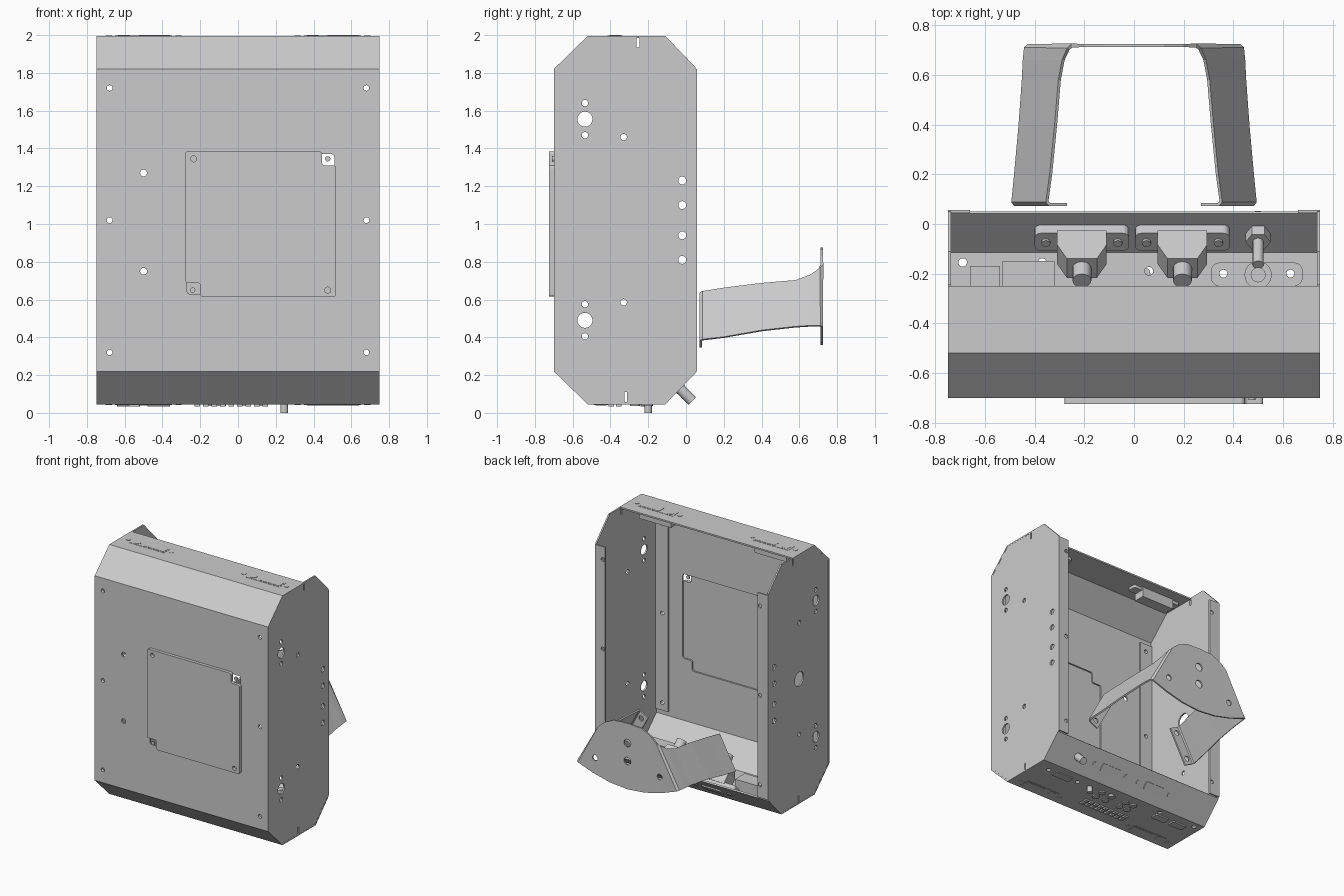
import bpy, bmesh, math
from mathutils import Matrix, Vector

if "Cube" in bpy.data.objects:
    bpy.data.objects.remove(bpy.data.objects["Cube"])

CHAMFER = Matrix.Translation((0, -0.03, 0.127)) @ Matrix.Rotation(math.radians(-135), 4, 'X')
AX = {'x': lambda a, u, v: (a, u, v), 'y': lambda a, u, v: (u, a, v), 'z': lambda a, u, v: (u, v, a)}


def finish(name, bm, mat=None, recalc=True):
    if recalc:
        bmesh.ops.recalc_face_normals(bm, faces=bm.faces)
    me = bpy.data.meshes.new(name)
    bm.to_mesh(me)
    bm.free()
    if mat:
        me.transform(mat)
    ob = bpy.data.objects.new(name, me)
    bpy.context.collection.objects.link(ob)
    return ob


def prism(name, axis, pts, lo, hi, r=0, mat=None):
    """Extrude a 2D outline along an axis; r rounds its corners."""
    bm = bmesh.new()
    a, b = [[bm.verts.new(AX[axis](h, u, v)) for u, v in pts] for h in (lo, hi)]
    bm.faces.new(a)
    bm.faces.new(b[::-1])
    n = len(pts)
    for i in range(n):
        bm.faces.new((a[i], b[i], b[(i + 1) % n], a[(i + 1) % n]))
    bmesh.ops.recalc_face_normals(bm, faces=bm.faces)
    if r:
        bm.edges.ensure_lookup_table()
        edges = [bm.edges.get((a[i], b[i])) for i in range(n)]
        bmesh.ops.bevel(bm, geom=edges, offset=r, segments=4, profile=0.5, affect='EDGES')
    return finish(name, bm, mat)


def box(name, x, y, z, r=0, mat=None):
    pts = [(x[0], y[0]), (x[1], y[0]), (x[1], y[1]), (x[0], y[1])]
    return prism(name, 'z', pts, min(z), max(z), r, mat)


def rod(name, axis, u, v, r, lo, hi, n=20, mat=None):
    c = [(u + r * math.cos(2 * math.pi * i / n), v + r * math.sin(2 * math.pi * i / n)) for i in range(n)]
    ob = prism(name, axis, c, lo, hi, 0, mat)
    for p in ob.data.polygons:
        p.use_smooth = n > 8 and len(p.vertices) == 4
    return ob


def sheet(name, rows, t, offset):
    """Bent sheet metal: strip between pairs of points, thickened."""
    bm = bmesh.new()
    vs = [[bm.verts.new(p) for p in row] for row in rows]
    for (a, b), (c, d) in zip(vs, vs[1:]):
        bm.faces.new((a, c, d, b))
    ob = finish(name, bm, None, False)
    m = ob.modifiers.new('thickness', 'SOLIDIFY')
    m.thickness, m.offset, m.use_even_offset = t, offset, True
    return ob


def cut(ob, cutters):
    """Subtract cutters, bake the result and drop the cutters."""
    for c in cutters:
        c.hide_render = True
        m = ob.modifiers.new('cut', 'BOOLEAN')
        m.object, m.operation, m.solver = c, 'DIFFERENCE', 'EXACT'
    dg = bpy.context.evaluated_depsgraph_get()
    me = bpy.data.meshes.new_from_object(ob.evaluated_get(dg))
    ob.modifiers.clear()
    ob.data = me
    for c in cutters:
        bpy.data.objects.remove(c)


def holes(axis, pts, lo, hi):
    return [rod('hole_cutter', axis, u, v, r, lo, hi) for u, v, r in pts]


# front shell: top, chamfers, front, floor and rear chamfer in one bent sheet
prof = [(-0.25, 1.996), (-0.52, 1.996), (-0.70, 1.82), (-0.70, 0.22), (-0.52, 0.045), (-0.11, 0.045), (0.05, 0.21)]
shell = sheet('front_shell', [((-0.75, y, z), (0.75, y, z)) for y, z in prof], 0.012, -1)
edge_holes = [(s * 0.68, z, 0.015) for s in (-1, 1) for z in (0.32, 1.02, 1.72)]
floor_holes = [(-0.69, -0.155, 0.017), (-0.37, -0.155, 0.017), (0.06, -0.19, 0.017),
               (0.36, -0.2, 0.016), (0.63, -0.2, 0.016)]
window = prism('window_cutter', 'y', [(-0.27, 0.63), (0.43, 0.63), (0.43, 0.71), (0.51, 0.71), (0.51, 1.37),
                                      (-0.19, 1.37), (-0.19, 1.29), (-0.27, 1.29)], -0.75, -0.65, 0.015)
cut(shell, [window] + holes('y', edge_holes + [(-0.5, 1.27, 0.018), (-0.5, 0.75, 0.018)], -0.75, -0.65)
    + holes('z', floor_holes, 0, 0.1))

# cover plate on the front, with two notched corners
plate = prism('front_cover_plate', 'y', [(-0.2, 0.615), (0.52, 0.615), (0.52, 1.31), (0.445, 1.31), (0.445, 1.385),
                                         (-0.28, 1.385), (-0.28, 0.69), (-0.2, 0.69)], -0.725, -0.70, 0.015)
cut(plate, holes('y', [(-0.235, 1.345, 0.016), (0.475, 0.65, 0.016)], -0.8, -0.6))
for x, z in ((0.475, 1.345), (-0.24, 0.65)):
    rod('cover_screw', 'y', x, z, 0.014, -0.71, -0.70)

# side walls with front and rear flanges
side = [(-0.11, 1.996), (0.05, 1.83), (0.05, 0.21), (-0.11, 0.046), (-0.515, 0.056), (-0.69, 0.224),
        (-0.69, 1.816), (-0.515, 1.985), (-0.25, 1.985), (-0.25, 1.996)]
side_holes = [(-0.535, z, r) for z, r in ((1.555, 0.04), (0.49, 0.04), (1.64, 0.017), (1.47, 0.017),
                                          (0.575, 0.017), (0.405, 0.017))]
side_holes += [(-0.33, 1.46, 0.017), (-0.33, 0.585, 0.017)]
side_holes += [(-0.02, z, 0.021) for z in (1.23, 1.10, 0.94, 0.81)]
for s, tag in ((-1, 'left'), (1, 'right')):
    x0, x1 = sorted((s * 0.737, s * 0.749))
    wall = prism(tag + '_side_wall', 'x', side, x0, x1)
    extra = [(-0.33, 1.02, 0.055)] if s < 0 else []
    slots = [box('slot_cutter', (-1, 1), (-0.262, -0.246), (1.935, 2.1)),
             box('slot_cutter', (-1, 1), (-0.325, -0.313), (0.0, 0.11))]
    cut(wall, slots + holes('x', side_holes + extra, -1, 1))
    for part, inner, y, z in (('front', 0.63, (-0.688, -0.676), (0.26, 1.78)), ('rear', 0.66, (0.045, 0.057), (0.22, 1.82))):
        fl = box(f'{tag}_{part}_flange', sorted((s * inner, s * 0.749)), y, z)
        cut(fl, holes('y', [h for h in edge_holes if h[0] * s > 0], -1, 1))


# paired connector panels, repeated on top and floor
def port(x, z, s, y=-0.375):
    def at(*h):
        return sorted(z + s * k for k in h)
    box('port_panel', (x - 0.15, x + 0.15), (y - 0.04, y + 0.04), at(0, 0.003))
    box('port_socket', (x - 0.025, x + 0.14), (y - 0.03, y + 0.03), at(0, 0.005))
    rod('port_round_socket', 'z', x - 0.105, y, 0.03, *at(0, 0.005))
    box('port_body', (x - 0.14, x + 0.14), (y - 0.045, y + 0.045), at(-0.012, -0.09))
    box('port_ears', (x - 0.21, x + 0.21), (y - 0.035, y + 0.035), at(-0.012, -0.035), 0.015)
    for d in (-0.185, 0.185):
        rod('port_screw', 'z', x + d, y, 0.017, *at(0, 0.004), 12)


for x in (-0.5, 0.5):
    port(x, 1.995, 1)
    port(x, 0.045, -1, -0.45)

# cable connectors on the rear chamfer
for x in (-0.21, 0.195):
    m = CHAMFER @ Matrix.Translation((x, 0, 0))
    box('cable_connector_flange', (-0.19, 0.19), (-0.05, 0.05), (-0.06, -0.01), 0.025, m)
    prism('cable_connector_hood', 'y', [(-0.1, -0.05), (0.1, -0.05), (0.1, -0.13), (0.06, -0.21), (-0.06, -0.21),
                                        (-0.1, -0.13)], -0.055, 0.055, 0, m)
    rod('cable_connector_barrel', 'z', 0, 0, 0.038, -0.28, -0.2, 16, m)
    box('cable_connector_face', (-0.085, 0.085), (-0.03, 0.03), (-0.005, 0.008), 0.012, m)
    for d in (-0.145, 0.145):
        rod('cable_connector_screw', 'z', d, 0, 0.018, -0.07, 0.006, 12, m)

# coaxial socket through the rear chamfer
m = CHAMFER @ Matrix.Translation((0.5, 0, 0))
rod('coaxial_socket', 'z', 0, 0, 0.028, -0.01, 0.09, 20, m)
rod('coaxial_nut', 'z', 0, 0, 0.05, -0.06, -0.01, 6, m)
rod('coaxial_stem', 'z', 0, 0, 0.022, -0.19, -0.05, 16, m)

# round connector with a flange on the floor
fl = box('floor_connector_flange', (0.31, 0.68), (-0.25, -0.155), (0.057, 0.095), 0.035)
cut(fl, holes('z', floor_holes[3:], 0, 0.2))
rod('floor_connector_body', 'z', 0.5, -0.205, 0.055, 0.09, 0.25)
rod('floor_connector_stem', 'z', 0.5, -0.205, 0.03, 0.25, 0.3)
box('floor_connector_face', (0.42, 0.58), (-0.235, -0.175), (0.038, 0.046), 0.012)

# terminal blocks inside the floor, contacts and buttons beneath it
box('terminal_block', (-0.66, -0.54), (-0.25, -0.17), (0.057, 0.17))
box('terminal_block', (-0.53, -0.32), (-0.27, -0.15), (0.057, 0.19))
for i in range(9):
    for y in (-0.41, -0.37):
        box('terminal_contact', (-0.23 + i * 0.045, -0.2 + i * 0.045), (y, y + 0.028), (0.033, 0.05))
for x in (-0.16, -0.09, 0.04, 0.13):
    for y in (-0.27, -0.2):
        rod('jack_ring', 'z', x, y, 0.026, 0.036, 0.05, 16)
rod('floor_post', 'z', 0.245, -0.2, 0.02, 0, 0.06, 16)
for x in (-0.42, -0.58):
    box('floor_socket', (x - 0.06, x + 0.06), (-0.24, -0.18), (0.035, 0.05), 0.01)

# bent rear bracket: feet, tilted legs and fan-shaped back plate
half = [((0.41, 0.078, 0.345), (0.27, 0.078, 0.60)), ((0.48, 0.078, 0.382), (0.34, 0.078, 0.636)),
        ((0.489, 0.09, 0.387), (0.35, 0.09, 0.642)), ((0.478, 0.2, 0.40), (0.335, 0.2, 0.66)),
        ((0.46, 0.4, 0.435), (0.315, 0.4, 0.685)), ((0.447, 0.58, 0.455), (0.30, 0.58, 0.70)),
        ((0.443, 0.66, 0.46), (0.285, 0.66, 0.73)), ((0.438, 0.71, 0.46), (0.265, 0.705, 0.765)),
        ((0.425, 0.719, 0.455), (0.25, 0.719, 0.785)), ((0.3, 0.719, 0.41), (0.2, 0.719, 0.83)),
        ((0.15, 0.719, 0.373), (0.12, 0.719, 0.868))]
mirrored = [tuple((-x, y, z) for x, y, z in row) for row in half[::-1]]
bracket = sheet('rear_bracket', half + [((0, 0.719, 0.36), (0, 0.719, 0.875))] + mirrored, 0.012, 0)
feet = [(s * x, z, 0.02) for s in (-1, 1) for x, z in ((0.425, 0.405), (0.33, 0.58))]
back = [(0, 0.72, 0.03), (0, 0.58, 0.03), (0.28, 0.53, 0.022), (-0.28, 0.53, 0.022)]
cut(bracket, holes('y', feet, 0.03, 0.12) + holes('y', back, 0.68, 0.76))
